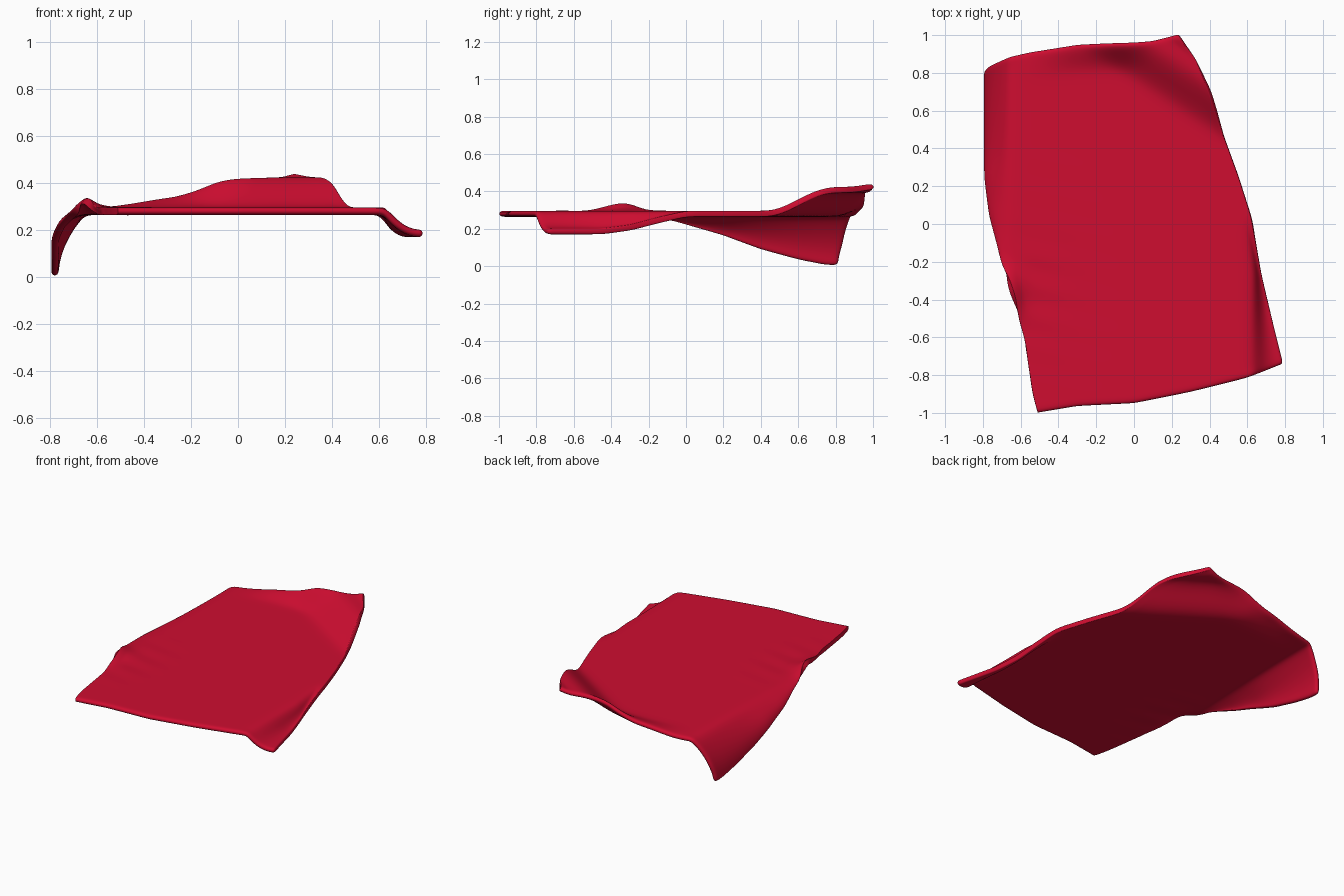
import bpy, bmesh, math

if "Cube" in bpy.data.objects:
    bpy.data.objects.remove(bpy.data.objects["Cube"])


def interp(table, k):
    """Piecewise-linear lookup in a short table of (key, value)."""
    if k <= table[0][0]:
        return table[0][1]
    for (a, p), (b, q) in zip(table, table[1:]):
        if k <= b:
            return p + (q - p) * (k - a) / (b - a)
    return table[-1][1]


def smooth(a, b, t):
    t = min(1, max(0, (t - a) / (b - a)))
    return t * t * (3 - 2 * t)


def bump(x, y, cx, cy, rx, ry):
    return math.exp(-((x - cx) / rx) ** 2 - ((y - cy) / ry) ** 2)


# outline of the cloth seen from above
LEFT = [(-1.0, -.51), (-.9, -.537), (-.57, -.585), (-.35, -.65), (-.22, -.69),
        (-.1, -.715), (.05, -.755), (.25, -.78), (.83, -.78)]
RIGHT = [(-.74, .79), (-.52, .735), (-.27, .675), (.03, .625), (.25, .555),
         (.47, .475), (.7, .405), (.87, .33), (1.0, .235)]
FRONT = [(-.51, -1.0), (-.3, -.965), (0, -.95), (.3, -.89), (.6, -.815), (.79, -.74)]
BACK = [(-.79, .80), (-.765, .835), (-.66, .885), (-.55, .91), (-.3, .95),
        (0, .96), (.1, .97), (.235, 1.005)]
# heights of the two hanging edges along y
LEFT_Z = [(-.25, .28), (-.1, .255), (.2, .165), (.4, .09), (.6, .035), (.75, .005)]
RIGHT_Z = [(-.74, .185), (-.45, .185), (-.3, .205), (-.15, .245), (0, .28)]
TOP = .28
NL, NM, NR, NV = 8, 28, 7, 44


def point(i, v):
    y = -.9 + 1.8 * v
    for _ in range(6):
        xl, xr = interp(LEFT, y), interp(RIGHT, y)
        fl, fr = max(-.655, xl + .06), min(.625, xr - .05)
        z = TOP
        if i < NL:                       # left overhang
            s = 1 - i / NL
            x = fl + (xl - fl) * math.sin(s * math.pi / 2)
            z -= (TOP - interp(LEFT_Z, y)) * s ** 1.15
        elif i <= NL + NM:               # flat middle
            x = fl + (fr - fl) * (i - NL) / NM
        else:                            # right overhang
            s = (i - NL - NM) / NR
            x = fr + (xr - fr) * s
            z -= (TOP - interp(RIGHT_Z, y)) * (1 - (1 - s) ** 2.4)
        f, b = interp(FRONT, x), interp(BACK, x)
        y = f + (b - f) * v
    # lifted back corner, back lip and left pucker
    d = .55 * x + .83 * y
    z += .128 * smooth(.62, .86, d) + .02 * smooth(.9, .97, d)
    z += .055 * smooth(-.62, -.2, x) * smooth(.12, -.12, x) * smooth(.14, 0, b - y)
    z += .05 * bump(x, y, -.66, -.36, .06, .11)
    z += .004 * math.sin(38 * y + 9 * x) * bump(x, y, -.5, -.35, .15, .3)
    return x, y, z


# cloth surface
bm = bmesh.new()
rows = [[bm.verts.new(point(i, j / NV)) for i in range(NL + NM + NR + 1)]
        for j in range(NV + 1)]
for lo, hi in zip(rows, rows[1:]):
    for i in range(len(lo) - 1):
        bm.faces.new((lo[i], lo[i + 1], hi[i + 1], hi[i]))
# relax slightly so the folds run softly
inner = [v for v in bm.verts if not v.is_boundary]
for _ in range(2):
    bmesh.ops.smooth_vert(bm, verts=inner, factor=.4,
                          use_axis_x=True, use_axis_y=True, use_axis_z=True)
mesh = bpy.data.meshes.new("draped_cloth")
bm.to_mesh(mesh)
bm.free()
cloth = bpy.data.objects.new("draped_cloth", mesh)
bpy.context.collection.objects.link(cloth)

# thickness with a rounded rim
solid = cloth.modifiers.new("thickness", 'SOLIDIFY')
solid.thickness = .032
solid.offset = 0
sub = cloth.modifiers.new("soften", 'SUBSURF')
sub.levels = sub.render_levels = 2
for p in mesh.polygons:
    p.use_smooth = True

# red fabric
mat = bpy.data.materials.new("red_fabric")
mat.diffuse_color = (.62, .004, .03, 1)
mat.use_nodes = True
mat.node_tree.nodes["Principled BSDF"].inputs["Base Color"].default_value = mat.diffuse_color
mesh.materials.append(mat)
